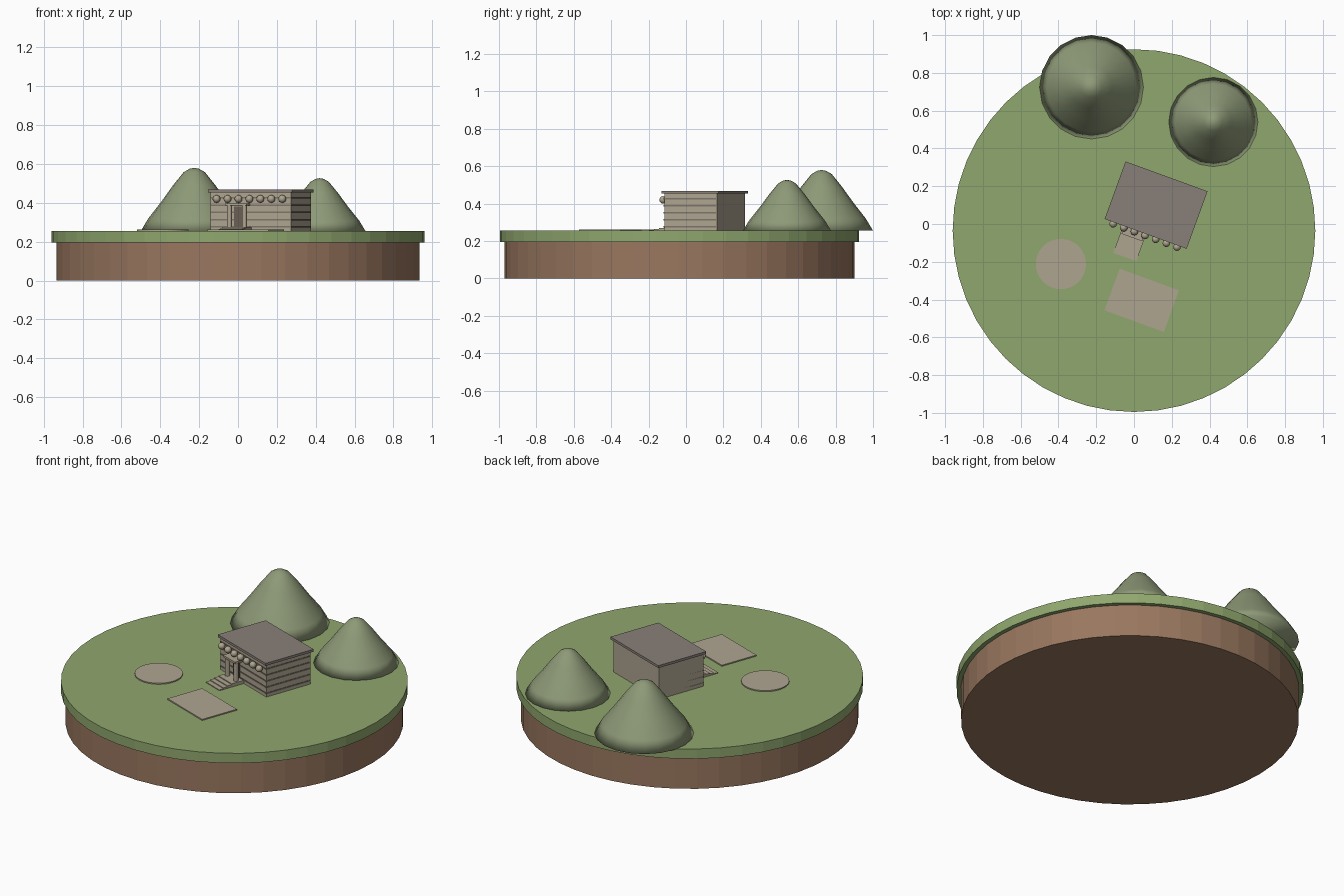
import bpy, bmesh, math
from mathutils import Matrix, Vector

old = bpy.data.objects.get("Cube")
if old:
    bpy.data.objects.remove(old, do_unlink=True)


def material(name, rgb):
    m = bpy.data.materials.new(name)
    m.use_nodes = True
    m.diffuse_color = (*rgb, 1)
    bsdf = next(n for n in m.node_tree.nodes if n.type == 'BSDF_PRINCIPLED')
    bsdf.inputs["Base Color"].default_value = (*rgb, 1)
    return m


grass = material("grass green", (0.28, 0.39, 0.155))
soil = material("soil brown", (0.32, 0.185, 0.115))
foliage = material("mound green", (0.27, 0.32, 0.185))
stone = material("pale stone", (0.43, 0.375, 0.28))
roofing = material("roof grey", (0.25, 0.215, 0.19))
shade = material("course grey", (0.20, 0.175, 0.145))
dark = material("door brown", (0.14, 0.115, 0.09))

GROUND = 0.255
TURN = Matrix.Rotation(math.radians(-20), 4, 'Z')
HOUSE = Matrix.Translation((0.117, 0.10, GROUND)) @ TURN


def finish(name, bm, mat, frame=Matrix(), smooth=False):
    bmesh.ops.recalc_face_normals(bm, faces=bm.faces)
    me = bpy.data.meshes.new(name)
    bm.to_mesh(me)
    bm.free()
    me.materials.append(mat)
    for p in me.polygons:
        p.use_smooth = smooth
    ob = bpy.data.objects.new(name, me)
    ob.matrix_world = frame
    bpy.context.collection.objects.link(ob)
    return ob


def box(name, mat, x, y, z, frame=HOUSE):
    """Box between (min, max) pairs on each axis."""
    bm = bmesh.new()
    bmesh.ops.create_cube(bm, size=1)
    size = Vector((x[1] - x[0], y[1] - y[0], z[1] - z[0]))
    mid = Vector((sum(x), sum(y), sum(z))) / 2
    bmesh.ops.transform(bm, matrix=Matrix.Translation(mid) @ Matrix.Diagonal((*size, 1)), verts=bm.verts)
    return finish(name, bm, mat, frame)


def disc(name, mat, centre, radius, z, sides=48, frame=Matrix()):
    bm = bmesh.new()
    where = Matrix.Translation((*centre, sum(z) / 2))
    bmesh.ops.create_cone(bm, cap_ends=True, segments=sides, radius1=radius,
                          radius2=radius, depth=z[1] - z[0], matrix=where)
    return finish(name, bm, mat, frame)


def mound(name, centre, radius, height, sides=20):
    """Rounded cone turned from a short profile."""
    profile = [(1, 0), (0.86, 0.2), (0.62, 0.46), (0.4, 0.72), (0.2, 0.93), (0.09, 0.985)]
    bm = bmesh.new()
    rings = []
    for r, h in profile:
        rings.append([bm.verts.new((r * radius * math.cos(math.tau * i / sides),
                                    r * radius * math.sin(math.tau * i / sides),
                                    h * height)) for i in range(sides)])
    tip = bm.verts.new((0, 0, height))
    for i in range(sides):
        j = (i + 1) % sides
        for a, b in zip(rings, rings[1:]):
            bm.faces.new((a[i], a[j], b[j], b[i]))
        bm.faces.new((rings[-1][i], rings[-1][j], tip))
    bm.faces.new(rings[0])
    finish(name, bm, foliage, Matrix.Translation((*centre, GROUND)), smooth=True)


# Round island
disc("soil_base", soil, (0, -0.035), 0.935, (0, 0.195))
disc("grass_top", grass, (0, -0.035), 0.96, (0.195, GROUND))

# Mounds behind the house
mound("large_mound", (-0.225, 0.725), 0.275, 0.325)
mound("small_mound", (0.42, 0.54), 0.236, 0.272)

# Paving on the grass
disc("round_patio", stone, (-0.387, -0.212), 0.133, (GROUND, 0.262), 32)
box("square_patio", stone, (-0.167, 0.167), (-0.117, 0.117), (0, 0.007),
    Matrix.Translation((0.041, -0.404, GROUND)) @ TURN)

# House body and flat roof
box("house_walls", stone, (-0.22, 0.22), (-0.15, 0.15), (0, 0.198))
box("roof_slab", roofing, (-0.231, 0.231), (-0.162, 0.162), (0.198, 0.213))

# Thin courses wrapping the front and one end
for i in range(5):
    z = 0.018 + 0.037 * i
    box(f"wall_course_{i + 1}", shade, (-0.22, 0.223), (-0.153, 0.145), (z, z + 0.008))

# Row of round ornaments under the eaves
for i in range(7):
    bm = bmesh.new()
    bmesh.ops.create_uvsphere(bm, u_segments=14, v_segments=8, radius=0.02)
    finish(f"eave_ball_{i + 1}", bm, stone,
           HOUSE @ Matrix.Translation((-0.18 + 0.06 * i, -0.171, 0.165)), smooth=True)

# Entrance: door, columns, lintel and steps
DOOR = -0.062
box("door", dark, (DOOR - 0.028, DOOR + 0.028), (-0.157, -0.14), (0.015, 0.125))
for side, name in ((-1, "right_column"), (1, "left_column")):
    disc(name, stone, (DOOR + side * 0.041, -0.187), 0.014, (0.015, 0.13), 12, HOUSE)
box("entrance_lintel", stone, (DOOR - 0.058, DOOR + 0.058), (-0.205, -0.15), (0.13, 0.142))
for i in range(4):
    box(f"step_{i + 1}", stone, (DOOR - 0.065, DOOR + 0.065),
        (-0.315 + 0.028 * i, -0.15), (0.005 * i, 0.005 * (i + 1)))
